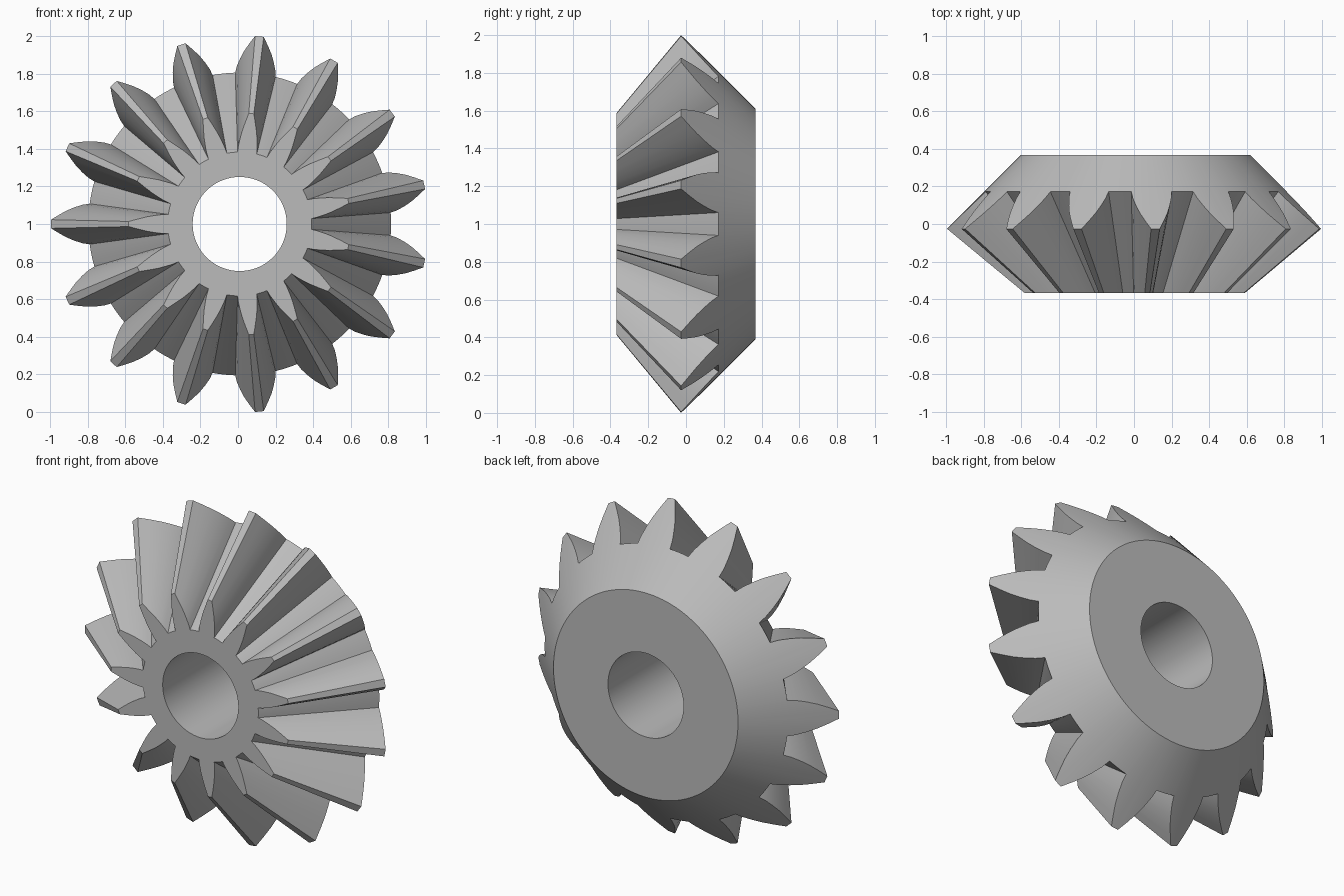
import bpy, bmesh, math

cube = bpy.data.objects.get("Cube")
if cube:
    bpy.data.objects.remove(cube, do_unlink=True)

TEETH = 15
PITCH = 2 * math.pi / TEETH
FRONT, BACK = -0.367, 0.367       # flat end faces along y
APEX = -0.855                     # point where all tooth lines meet
BACK_CONE = 0.977                 # back cone: y = BACK_CONE - radius
BORE, BACK_RIM = 0.25, 0.61
CENTRE_X, CENTRE_Z = 0.009, 1.0
ROOT_STEPS = 4

# Tooth flank from root to tip: radius, half width
FLANK = [(0.805, 0.108), (0.84, 0.103), (0.88, 0.090),
         (0.92, 0.073), (0.96, 0.050), (1.003, 0.023)]


def gear_outline():
    """Tooth outline on the back cone as (angle, radius), all round."""
    flank = [(w / r, r) for r, w in FLANK]
    root_angle, root_radius = flank[0]
    gap = PITCH - 2 * root_angle
    tooth = [(-a, r) for a, r in flank] + flank[::-1]
    tooth += [(root_angle + gap * i / ROOT_STEPS, root_radius)
              for i in range(1, ROOT_STEPS)]
    return [(math.pi + k * PITCH + a, r) for k in range(TEETH) for a, r in tooth]


def front_radius(r):
    """Follow the line from a back cone point to the apex, up to the front face."""
    return r * (FRONT - APEX) / (BACK_CONE - r - APEX)


outline = gear_outline()
bm = bmesh.new()


def ring(radius_of, y_of):
    return [bm.verts.new((CENTRE_X + radius_of(r) * math.cos(a), y_of(r),
                          CENTRE_Z + radius_of(r) * math.sin(a)))
            for a, r in outline]


# Closed sweep: back of teeth, front of teeth, bore, back rim
rings = [
    ring(lambda r: r, lambda r: BACK_CONE - r),
    ring(front_radius, lambda r: FRONT),
    ring(lambda r: BORE, lambda r: FRONT),
    ring(lambda r: BORE, lambda r: BACK),
    ring(lambda r: BACK_RIM, lambda r: BACK),
]
for i, a in enumerate(rings):
    b = rings[(i + 1) % len(rings)]
    for j in range(len(a)):
        k = (j + 1) % len(a)
        bm.faces.new((a[j], a[k], b[k], b[j]))
bmesh.ops.recalc_face_normals(bm, faces=bm.faces)

mesh = bpy.data.meshes.new("bevel_gear")
bm.to_mesh(mesh)
bm.free()
gear = bpy.data.objects.new("bevel_gear", mesh)
bpy.context.collection.objects.link(gear)

# Plain grey metal colour
colour = (0.5, 0.5, 0.5, 1.0)
grey = bpy.data.materials.new("plain_grey")
grey.use_nodes = True
grey.diffuse_color = colour
grey.node_tree.nodes["Principled BSDF"].inputs["Base Color"].default_value = colour
mesh.materials.append(grey)

# Smooth curved walls, sharp edges kept
bpy.ops.object.select_all(action='DESELECT')
gear.select_set(True)
bpy.context.view_layer.objects.active = gear
bpy.ops.object.shade_smooth_by_angle(angle=math.radians(25))
